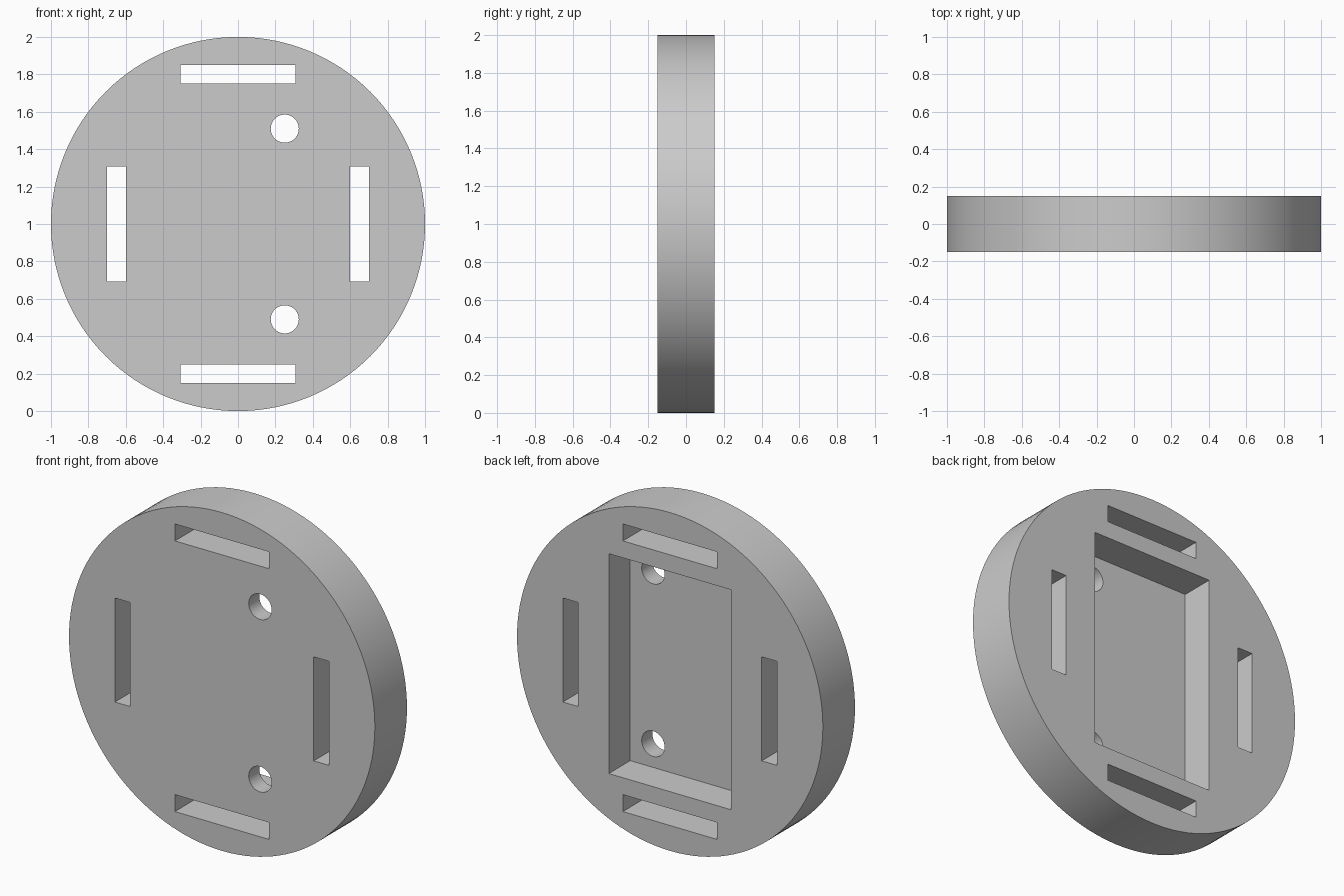
import bpy
from math import radians

if "Cube" in bpy.data.objects:
    bpy.data.objects.remove(bpy.data.objects["Cube"])

RADIUS, THICK, FLOOR = 1.0, 0.3, 0.1
MID_Z = 1.0
BACK, FRONT = THICK / 2, -THICK / 2

grey = bpy.data.materials.new("plain grey")
grey.use_nodes = True
colour = (0.6, 0.6, 0.6, 1)
grey.diffuse_color = colour
grey.node_tree.nodes["Principled BSDF"].inputs["Base Color"].default_value = colour


def cylinder(name, x, z, radius, depth, sides):
    """Cylinder whose axis runs front to back."""
    bpy.ops.mesh.primitive_cylinder_add(
        vertices=sides, radius=radius, depth=depth,
        location=(x, 0, z), rotation=(radians(90), 0, 0))
    obj = bpy.context.object
    obj.name = name
    bpy.ops.object.transform_apply()
    obj.data.materials.append(grey)
    return obj


def box(name, x, z, width, height, y0, y1):
    bpy.ops.mesh.primitive_cube_add(size=1, location=(x, (y0 + y1) / 2, z))
    obj = bpy.context.object
    obj.name = name
    obj.scale = (width, y1 - y0, height)
    bpy.ops.object.transform_apply()
    obj.data.materials.append(grey)
    return obj


# Round body
disc = cylinder("disc_body", 0, MID_Z, RADIUS, THICK, 128)

# Rectangular pocket open at the back
cutters = [box("pocket_cutter", 0, MID_Z, 0.8, 1.3, FRONT + FLOOR, BACK + 0.1)]

# Strap slots and screw holes, mirrored about the centre
for side in (-1, 1):
    cutters += [
        box("side_slot_cutter", side * 0.65, MID_Z, 0.1, 0.615, FRONT - 0.1, BACK + 0.1),
        box("end_slot_cutter", 0, MID_Z + side * 0.8, 0.615, 0.1, FRONT - 0.1, BACK + 0.1),
        cylinder("hole_cutter", 0.25, MID_Z + side * 0.51, 0.075, THICK + 0.2, 48),
    ]

# Cut everything out of the body
bpy.ops.object.select_all(action="DESELECT")
disc.select_set(True)
bpy.context.view_layer.objects.active = disc
for cutter in cutters:
    mod = disc.modifiers.new(cutter.name, "BOOLEAN")
    mod.operation = "DIFFERENCE"
    mod.solver = "EXACT"
    mod.object = cutter
    bpy.ops.object.modifier_apply(modifier=mod.name)
for cutter in cutters:
    bpy.data.objects.remove(cutter)

bpy.ops.object.shade_smooth_by_angle(angle=radians(30))
